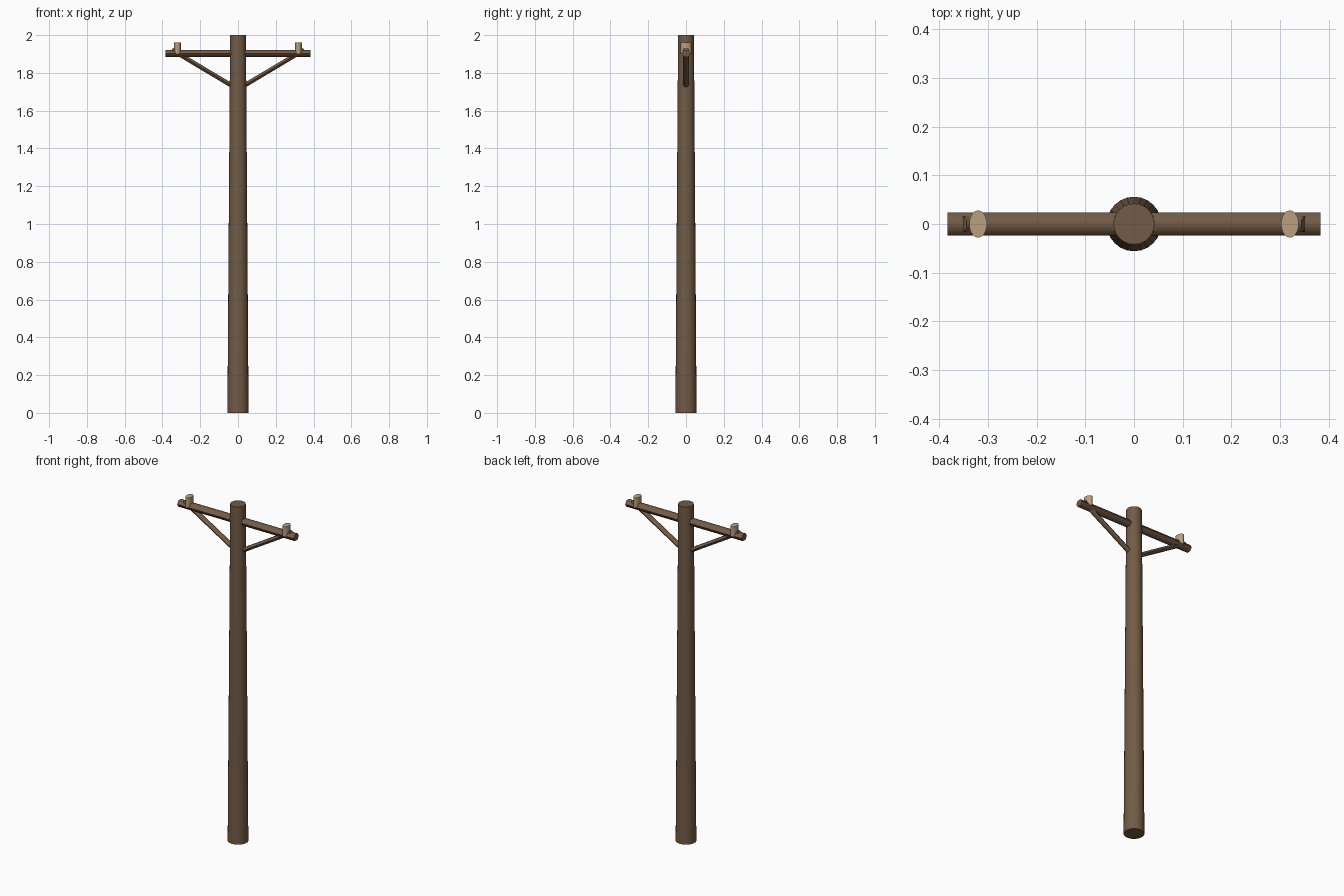
import bpy, math
from mathutils import Vector

if "Cube" in bpy.data.objects:
    bpy.data.objects.remove(bpy.data.objects["Cube"])


def material(name, color):
    m = bpy.data.materials.new(name)
    m.diffuse_color = (*color, 1)
    m.use_nodes = True
    m.node_tree.nodes["Principled BSDF"].inputs["Base Color"].default_value = m.diffuse_color
    return m


wood = material("wood", (0.17, 0.105, 0.06))
ceramic = material("tan_ceramic", (0.5, 0.35, 0.21))


def prism(name, start, end, r1, r2, sides, mat, squash=(1, 1), turn=0):
    """Round or faceted bar between two points; squash scales its section."""
    start, end = Vector(start), Vector(end)
    axis = end - start
    bpy.ops.mesh.primitive_cone_add(vertices=sides, radius1=r1, radius2=r2,
                                    depth=axis.length)
    ob = bpy.context.object
    ob.name = name
    # put the section's x axis along world y for sideways bars
    for v in ob.data.vertices:
        x, y = v.co.x, v.co.y
        c, s = math.cos(turn), math.sin(turn)
        v.co.x, v.co.y = (x * c - y * s) * squash[0], (x * s + y * c) * squash[1]
    if abs(axis.x) > 1e-6:
        ob.rotation_euler = (0, math.atan2(axis.x, axis.z), 0)
    ob.location = (start + end) / 2
    ob.data.materials.append(mat)
    bpy.ops.object.shade_smooth_by_angle(angle=math.radians(65))
    return ob


# tapered pole
prism("pole", (0, 0, 0), (0, 0, 2), 0.056, 0.042, 24, wood)

# six-sided crossarm, points facing front and back
prism("crossarm", (-0.383, 0, 1.903), (0.383, 0, 1.903), 0.024, 0.024, 6, wood,
      squash=(0.9, 1))

# braces and insulators on both sides
for side, s in (("left", -1), ("right", 1)):
    prism(side + "_brace", (s * 0.01, 0, 1.719), (s * 0.35, 0, 1.922),
          0.016, 0.016, 6, wood, squash=(0.85, 1))
    prism(side + "_insulator", (s * 0.32, 0, 1.9), (s * 0.32, 0, 1.96),
          0.028, 0.028, 20, ceramic, squash=(0.65, 1))
